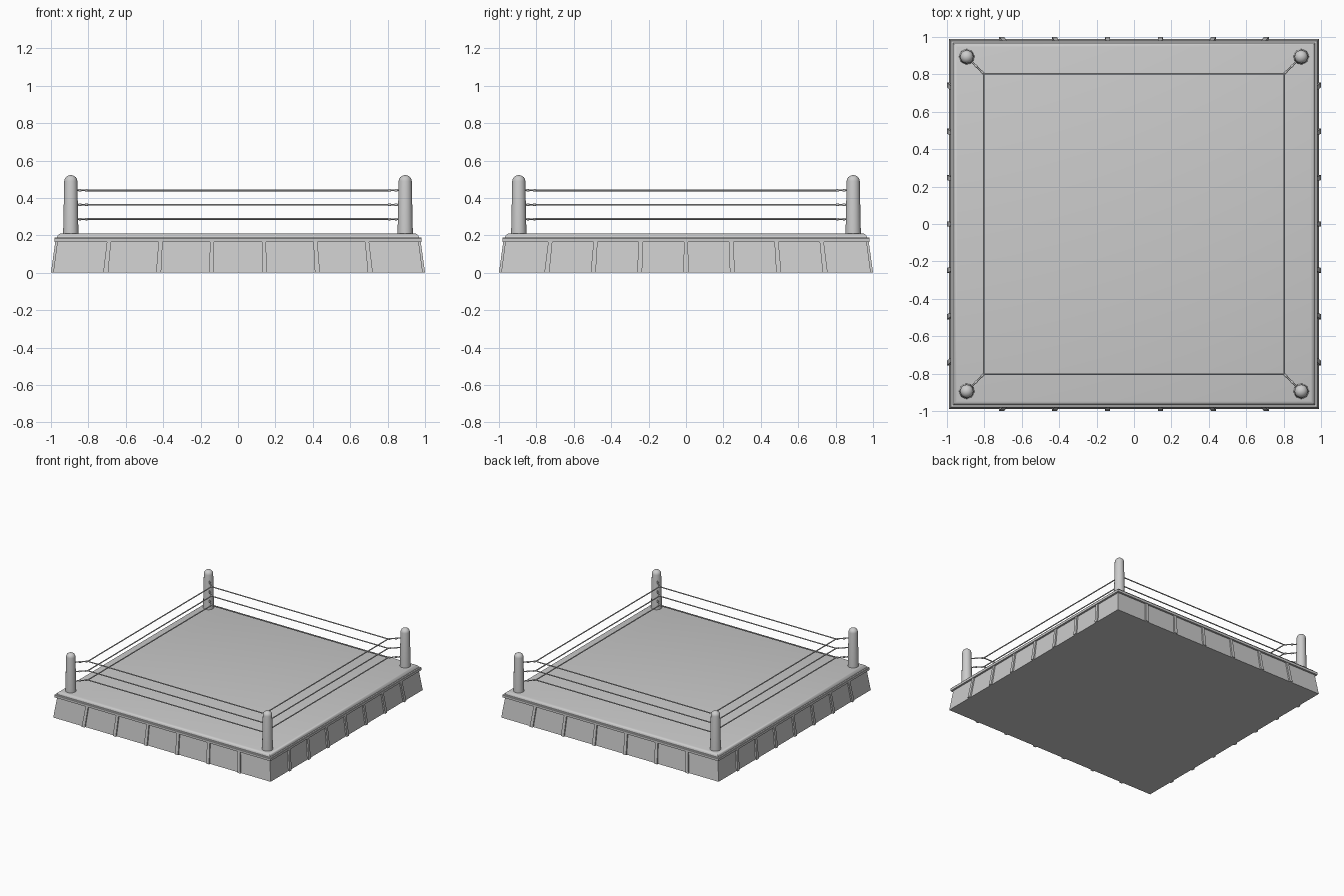
import bpy, bmesh
from math import cos, sin, pi, radians
from mathutils import Vector, Matrix

if "Cube" in bpy.data.objects:
    bpy.data.objects.remove(bpy.data.objects["Cube"])


def make_object(name, bm, smooth=False):
    bmesh.ops.recalc_face_normals(bm, faces=bm.faces)
    mesh = bpy.data.meshes.new(name)
    bm.to_mesh(mesh)
    bm.free()
    ob = bpy.data.objects.new(name, mesh)
    bpy.context.collection.objects.link(ob)
    if smooth:
        bpy.ops.object.select_all(action='DESELECT')
        ob.select_set(True)
        bpy.context.view_layer.objects.active = ob
        bpy.ops.object.shade_smooth_by_angle(angle=radians(40))
    return ob


def loft(bm, rings):
    """Skin closed rings of points and cap both ends."""
    loops = [[bm.verts.new(p) for p in ring] for ring in rings]
    n = len(loops[0])
    for a, b in zip(loops, loops[1:]):
        for i in range(n):
            j = (i + 1) % n
            bm.faces.new((a[i], a[j], b[j], b[i]))
    bm.faces.new(loops[0])
    bm.faces.new(loops[-1])


def square(h, z):
    return [(-h, -h, z), (h, -h, z), (h, h, z), (-h, h, z)]


def slab(name, profile, smooth=False):
    bm = bmesh.new()
    loft(bm, [square(h, z) for h, z in profile])
    return make_object(name, bm, smooth)


def tube(bm, a, b, profile, sides=10):
    """Turned piece along a-b; profile is (fraction, radius)."""
    a, b = Vector(a), Vector(b)
    q = Vector((0, 0, 1)).rotation_difference(b - a)
    loft(bm, [[a + (b - a) * t + q @ Vector((r * cos(2 * pi * i / sides),
                                             r * sin(2 * pi * i / sides), 0))
               for i in range(sides)] for t, r in profile])


# Platform: sloped skirt, overhanging lip, rounded canvas mat
slab("skirt", [(0.988, 0), (0.966, 0.167)])
slab("platform_lip", [(0.982, 0.165), (0.982, 0.184), (0.979, 0.188)])
slab("canvas_mat", [(0.968, 0.18), (0.968, 0.19), (0.964, 0.20),
                    (0.957, 0.207), (0.946, 0.21)], smooth=True)

# Leaning ribs on all four skirt faces
bm = bmesh.new()
for side in range(4):
    count, gap = (6, 0.283) if side % 2 == 0 else (7, 0.248)
    turn = Matrix.Rotation(side * pi / 2, 3, 'Z')
    for k in range(count):
        u = (k - (count - 1) / 2) * gap
        rings = []
        for c, w, outer, z in ((u, 0.0135, 1.0, 0), (u * 0.975, 0.011, 0.977, 0.166)):
            rings.append([turn @ Vector((c + x * w, -d, z)) for x, d in
                          ((-1, outer), (1, outer), (1, outer - 0.025), (-1, outer - 0.025))])
        loft(bm, rings)
make_object("skirt_ribs", bm)

# Corner posts with domed caps
POST, ROPE = 0.894, 0.803
LEVELS = (0.287, 0.363, 0.44)
CORNERS = ((-1, -1), (1, -1), (1, 1), (-1, 1))
post_profile = [(0.0, 0.041), (0.9, 0.035)]
post_profile += [(0.9 + 0.1 * sin(a), 0.035 * cos(a))
                 for a in (radians(d) for d in (18, 36, 54, 70, 84))]
bm = bmesh.new()
for sx, sy in CORNERS:
    tube(bm, (sx * POST, sy * POST, 0.205), (sx * POST, sy * POST, 0.522), post_profile, 24)
make_object("corner_posts", bm, smooth=True)

# Three square loops of rope
bm = bmesh.new()
for z in LEVELS:
    for i in range(4):
        (ax, ay), (bx, by) = CORNERS[i], CORNERS[(i + 1) % 4]
        tube(bm, (ax * ROPE, ay * ROPE, z), (bx * ROPE, by * ROPE, z),
             [(0, 0.0045), (1, 0.0045)], 8)
make_object("ropes", bm, smooth=True)

# Turnbuckles tying ropes to posts
bm = bmesh.new()
buckle = [(0, 0.004), (0.38, 0.004), (0.42, 0.007), (0.54, 0.007), (0.58, 0.004),
          (0.82, 0.004), (0.86, 0.007), (0.97, 0.007), (1, 0.004)]
for z in LEVELS:
    for sx, sy in CORNERS:
        tube(bm, (sx * (POST - 0.01), sy * (POST - 0.01), z),
             (sx * ROPE, sy * ROPE, z), buckle)
make_object("turnbuckles", bm, smooth=True)
